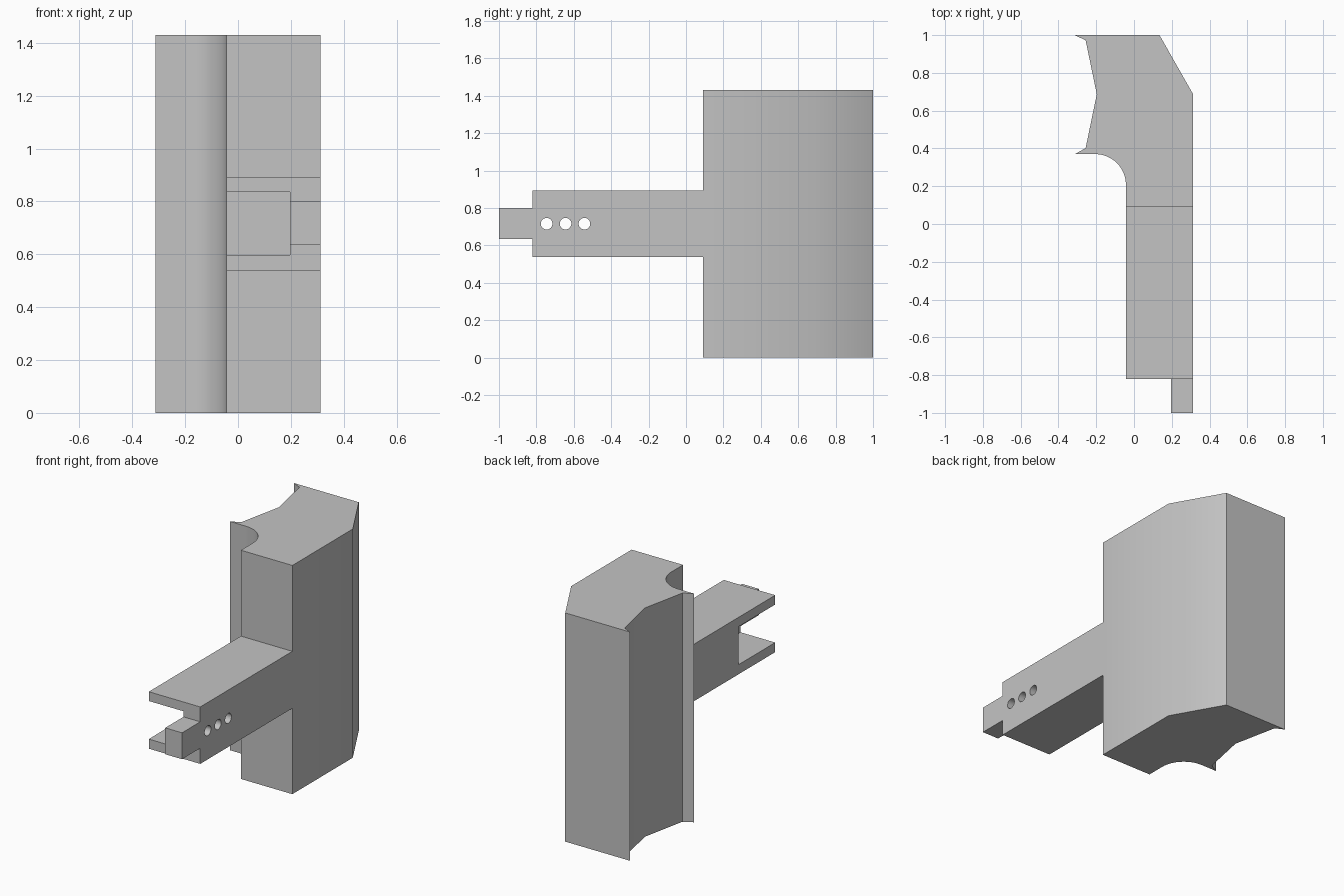
import bpy, bmesh, math
from mathutils import Matrix

cube = bpy.data.objects.get("Cube")
if cube:
    bpy.data.objects.remove(cube, do_unlink=True)

grey = bpy.data.materials.new("plain grey")
grey.use_nodes = True
colour = (0.55, 0.55, 0.55, 1)
grey.diffuse_color = colour
grey.node_tree.nodes["Principled BSDF"].inputs["Base Color"].default_value = colour


def finish(name, bm):
    bmesh.ops.recalc_face_normals(bm, faces=bm.faces)
    mesh = bpy.data.meshes.new(name)
    bm.to_mesh(mesh)
    bm.free()
    mesh.materials.append(grey)
    obj = bpy.data.objects.new(name, mesh)
    bpy.context.collection.objects.link(obj)
    return obj


def box(name, x, y, z):
    bm = bmesh.new()
    bmesh.ops.create_cube(bm, size=1)
    for v in bm.verts:
        v.co = [(a + b) / 2 + c * (b - a) for (a, b), c in zip((x, y, z), v.co)]
    return finish(name, bm)


def prism(name, outline, height):
    bm = bmesh.new()
    face = bm.faces.new([bm.verts.new((x, y, 0)) for x, y in outline])
    top = bmesh.ops.extrude_face_region(bm, geom=[face])["geom"]
    bmesh.ops.translate(bm, vec=(0, 0, height),
                        verts=[g for g in top if isinstance(g, bmesh.types.BMVert)])
    return finish(name, bm)


def rod(name, y, z, radius):
    bm = bmesh.new()
    bmesh.ops.create_cone(bm, cap_ends=True, segments=32, radius1=radius,
                          radius2=radius, depth=1)
    bm.transform(Matrix.Translation((0.2, y, z)) @ Matrix.Rotation(math.pi / 2, 4, "Y"))
    return finish(name, bm)


def select(obj):
    bpy.ops.object.select_all(action="DESELECT")
    obj.select_set(True)
    bpy.context.view_layer.objects.active = obj


def cut(obj, cutter):
    mod = obj.modifiers.new("cut", "BOOLEAN")
    mod.operation = "DIFFERENCE"
    mod.solver = "EXACT"
    mod.object = cutter
    select(obj)
    bpy.ops.object.modifier_apply(modifier=mod.name)
    bpy.data.objects.remove(cutter, do_unlink=True)


RIGHT, LEFT, INNER = 0.313, -0.043, 0.197

# Upright column: chamfered back, scooped front corner, lipped hollow side
fillet = [(-0.205 + 0.162 * math.cos(a), 0.208 + 0.162 * math.sin(a))
          for a in (math.pi / 2 * i / 20 for i in range(21))]
outline = [(0.135, 1), (RIGHT, 0.687), (RIGHT, 0.09), (LEFT, 0.09)] + fillet
outline += [(-0.313, 0.37), (-0.256, 0.402), (-0.197, 0.687), (-0.256, 0.972), (-0.313, 1)]
column = prism("column", outline, 1.43)

# Arm with an open pocket and three pin holes
arm = box("arm", (LEFT, RIGHT), (-0.82, 0.09), (0.537, 0.893))
cut(arm, box("pocket_cutter", (-0.2, INNER), (-1, -0.455), (0.597, 0.835)))
for y in (-0.745, -0.644, -0.543):
    cut(arm, rod("hole_cutter", y, 0.716, 0.031))

# Narrow tongue on the end of the arm
tongue = box("tongue", (INNER, RIGHT), (-1, -0.82), (0.635, 0.8))

for part in (column, arm, tongue):
    select(part)
    bpy.ops.object.shade_smooth_by_angle(angle=math.radians(31))
